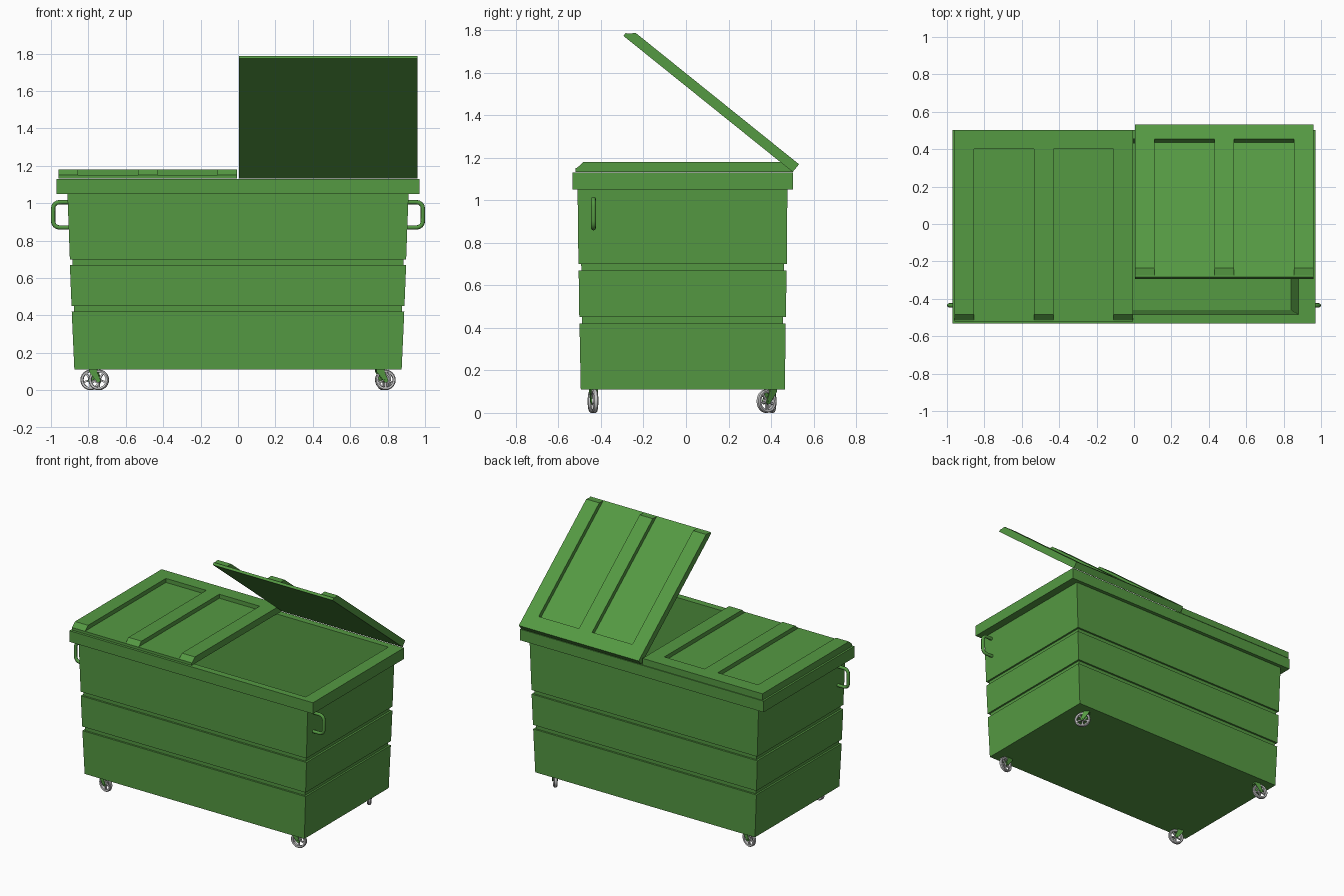
import bpy, bmesh, math
from mathutils import Matrix, Vector

if "Cube" in bpy.data.objects:
    bpy.data.objects.remove(bpy.data.objects["Cube"])

green = bpy.data.materials.new("green_paint")
green.diffuse_color = (0.09, 0.32, 0.055, 1)
green.use_nodes = True
green.node_tree.nodes["Principled BSDF"].inputs["Base Color"].default_value = green.diffuse_color


def finish(name, bm, mat=None, smooth=False):
    bmesh.ops.recalc_face_normals(bm, faces=bm.faces)
    me = bpy.data.meshes.new(name)
    bm.to_mesh(me)
    bm.free()
    ob = bpy.data.objects.new(name, me)
    bpy.context.collection.objects.link(ob)
    if mat:
        me.materials.append(mat)
    if smooth:
        bpy.ops.object.select_all(action='DESELECT')
        ob.select_set(True)
        bpy.context.view_layer.objects.active = ob
        bpy.ops.object.shade_smooth_by_angle(angle=math.radians(40))
    return ob


def box(bm, x0, x1, y0, y1, z0, z1):
    m = Matrix.Translation(((x0 + x1) / 2, (y0 + y1) / 2, (z0 + z1) / 2))
    m = m @ Matrix.Diagonal((x1 - x0, y1 - y0, z1 - z0, 1))
    bmesh.ops.create_cube(bm, size=1, matrix=m)


def prism(bm, pts, offset):
    """Extrude a closed outline of 3D points along an offset."""
    a = [bm.verts.new(p) for p in pts]
    b = [bm.verts.new(Vector(p) + Vector(offset)) for p in pts]
    n = len(pts)
    bm.faces.new(a)
    bm.faces.new(b[::-1])
    for i in range(n):
        bm.faces.new((a[i], b[i], b[(i + 1) % n], a[(i + 1) % n]))


# Hollow body: stacked rectangular sections (z, half width, front y, back y)
sections = [
    (0.11, 0.875, -0.495, 0.465), (0.42, 0.889, -0.501, 0.469),
    (0.42, 0.876, -0.488, 0.456), (0.45, 0.877, -0.489, 0.457),
    (0.45, 0.890, -0.502, 0.470), (0.67, 0.899, -0.505, 0.473),
    (0.67, 0.885, -0.492, 0.460), (0.70, 0.886, -0.493, 0.461),
    (0.70, 0.899, -0.506, 0.474), (1.05, 0.912, -0.510, 0.477),
    (1.05, 0.97, -0.533, 0.503), (1.13, 0.97, -0.533, 0.503),
    (1.13, 0.88, -0.485, 0.455), (0.14, 0.84, -0.46, 0.43),
]
bm = bmesh.new()
rings = [[bm.verts.new(p) for p in ((-x, f, z), (x, f, z), (x, b, z), (-x, b, z))]
         for z, x, f, b in sections]
for lo, hi in zip(rings, rings[1:]):
    for i in range(4):
        j = (i + 1) % 4
        bm.faces.new((lo[i], lo[j], hi[j], hi[i]))
bm.faces.new(rings[0][::-1])
bm.faces.new(rings[-1])
finish("bin_body", bm, green)


# Lids: plate, back bar and three ribs with sloped fronts, origin at the hinge
def lid(name, x, angle):
    bm = bmesh.new()
    w, r, d = 0.955, 0.104, 1.022
    rib = [(0, 0), (-d, 0), (-d, 0.018), (-d + 0.008, 0.02), (-d + 0.037, 0.047), (0, 0.047)]
    box(bm, 0, w, -d, 0, 0, 0.018)
    box(bm, r, w - r, -0.1, 0, 0.018, 0.047)
    for rx in (0, (w - r) / 2, w - r):
        prism(bm, [(rx, y, z) for y, z in rib], (r, 0, 0))
    ob = finish(name, bm, green)
    ob.location = (x, 0.502, 1.133)
    ob.rotation_euler.x = -math.radians(angle)


lid("closed_lid", -0.96, 0)
lid("open_lid", 0.005, 38.8)


# Side handles: bent round bar
def handle(name, s):
    cu = bpy.data.curves.new(name, 'CURVE')
    cu.dimensions = '3D'
    cu.bevel_depth = 0.0115
    cu.bevel_resolution = 2
    cu.use_fill_caps = True
    path = [(0.895, 1.005)]
    for cz, a0 in ((0.972, 90), (0.903, 0)):
        for k in range(5):
            a = math.radians(a0 - k * 22.5)
            path.append((0.9555 + 0.033 * math.cos(a), cz + 0.033 * math.sin(a)))
    path.append((0.895, 0.87))
    sp = cu.splines.new('POLY')
    sp.points.add(len(path) - 1)
    for p, (x, z) in zip(sp.points, path):
        p.co = (s * x, -0.435, z, 1)
    ob = bpy.data.objects.new(name, cu)
    bpy.context.collection.objects.link(ob)
    cu.materials.append(green)


handle("right_handle", 1)
handle("left_handle", -1)


# Swivel casters: spoked wheel plus trailing fork
def caster(name, x, y, yaw):
    place = Matrix.Translation((x, y, 0)) @ Matrix.Rotation(math.radians(yaw), 4, 'Z')
    trail, zc, R = 0.028, 0.055, 0.055

    def lathe(bm, profile, n):
        loops = []
        for i in range(n):
            a = 2 * math.pi * i / n
            loops.append([bm.verts.new((trail + r * math.cos(a), w, zc + r * math.sin(a)))
                          for r, w in profile])
        m = len(profile)
        for i in range(n):
            p, q = loops[i], loops[(i + 1) % n]
            for k in range(m):
                bm.faces.new((p[k], p[(k + 1) % m], q[(k + 1) % m], q[k]))

    bm = bmesh.new()
    lathe(bm, [(0.04, -0.01), (0.05, -0.012), (R, -0.007), (R, 0.007),
               (0.05, 0.012), (0.04, 0.01)], 24)
    lathe(bm, [(0.003, -0.012), (0.013, -0.012), (0.013, 0.012), (0.003, 0.012)], 12)
    for k in range(5):
        spoke = Matrix.Translation((trail, 0, zc)) @ Matrix.Rotation(
            2 * math.pi * k / 5 + 0.3, 4, 'Y') @ Matrix.Translation((0.0265, 0, 0))
        bmesh.ops.create_cube(bm, size=1,
                              matrix=spoke @ Matrix.Diagonal((0.031, 0.01, 0.009, 1)))
    finish(name + "_wheel", bm, None, True).matrix_world = place

    bm = bmesh.new()
    side = [(-0.022, 0.1), (0.022, 0.1), (0.042, 0.052), (0.034, 0.04), (0.022, 0.042)]
    for s in (-1, 1):
        prism(bm, [(px, s * 0.013, pz) for px, pz in side], (0, s * 0.005, 0))
    # Axle and mounting plate above the tyre
    bmesh.ops.create_cone(bm, cap_ends=True, segments=10, radius1=0.006, radius2=0.006,
                          depth=0.04, matrix=Matrix.Translation((trail, 0, zc))
                          @ Matrix.Rotation(math.pi / 2, 4, 'X'))
    box(bm, -0.022, 0.022, -0.018, 0.018, 0.1, 0.115)
    finish(name + "_fork", bm, green).matrix_world = place


caster("front_right_caster", 0.76, -0.435, 8)
caster("front_left_caster", -0.772, -0.435, -12)
caster("back_right_caster", 0.76, 0.40, -50)
caster("back_left_caster", -0.76, 0.40, 170)
